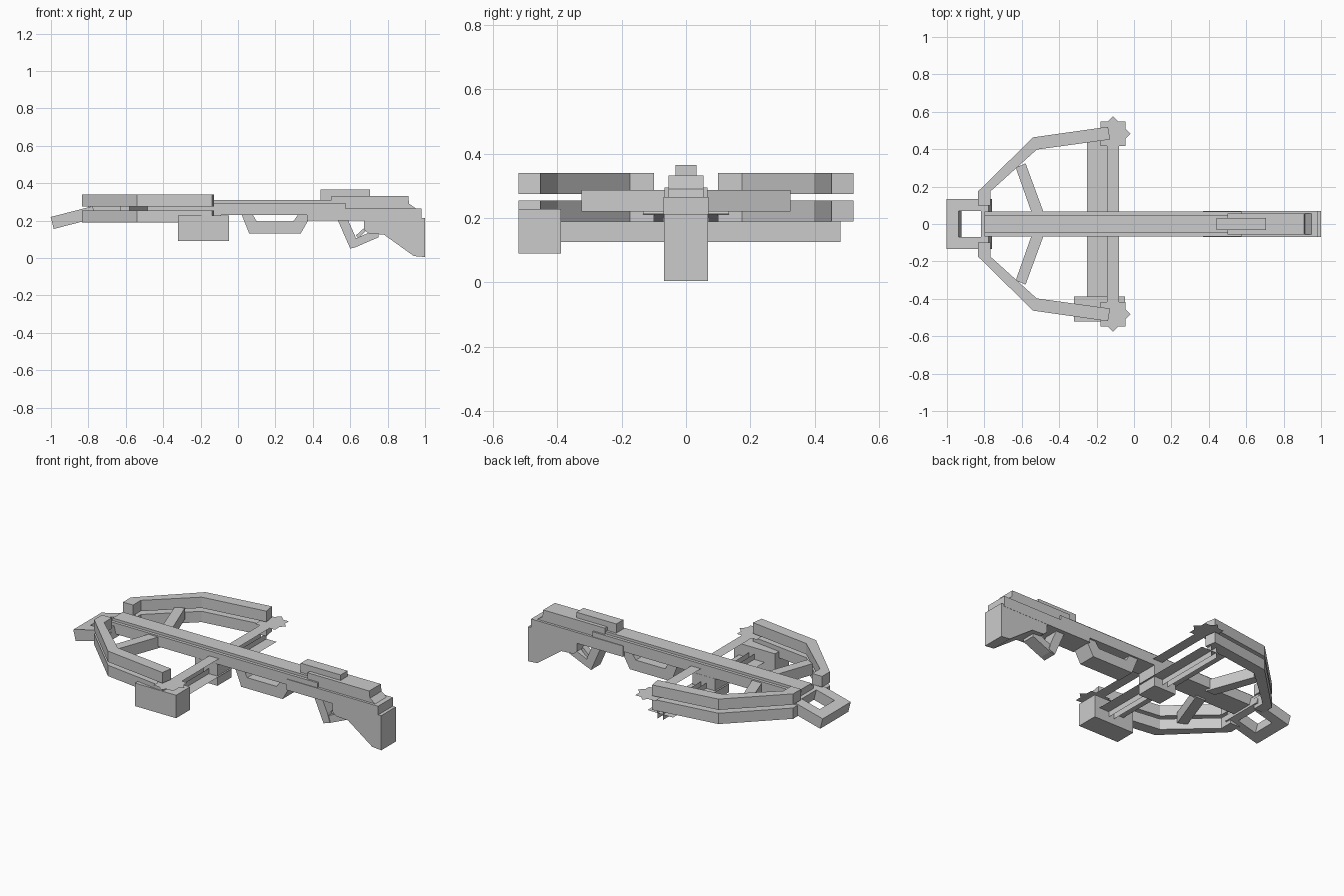
import bpy, bmesh
from mathutils import Vector, Matrix
from math import pi


def mesh_object(name, bm):
    bmesh.ops.recalc_face_normals(bm, faces=bm.faces)
    me = bpy.data.meshes.new(name)
    bm.to_mesh(me)
    bm.free()
    ob = bpy.data.objects.new(name, me)
    bpy.context.collection.objects.link(ob)
    return ob


def prism(name, pts, direction):
    """Extrude a closed outline of 3D points along a direction."""
    bm = bmesh.new()
    face = bm.faces.new([bm.verts.new(p) for p in pts])
    ext = bmesh.ops.extrude_face_region(bm, geom=[face])
    moved = [v for v in ext["geom"] if isinstance(v, bmesh.types.BMVert)]
    bmesh.ops.translate(bm, verts=moved, vec=Vector(direction))
    return mesh_object(name, bm)


def side(name, pts, y0, y1):
    return prism(name, [(x, y0, z) for x, z in pts], (0, y1 - y0, 0))


def plan(name, pts, z0, z1):
    return prism(name, [(x, y, z0) for x, y in pts], (0, 0, z1 - z0))


def box(name, x0, x1, y0, y1, z0, z1):
    return plan(name, [(x0, y0), (x1, y0), (x1, y1), (x0, y1)], z0, z1)


def card(name, pts):
    bm = bmesh.new()
    bm.faces.new([bm.verts.new(p) for p in pts])
    return mesh_object(name, bm)


# Long tiller and raised bolt rail
box("tiller", -0.80, 0.575, -0.066, 0.066, 0.23, 0.295)
box("bolt_rail", -0.80, 0.575, -0.048, 0.048, 0.295, 0.31)
box("receiver", 0.37, 0.98, -0.07, 0.07, 0.20, 0.265)

# Comb and sight on the rear of the stock
side("comb", [(0.50, 0.26), (0.50, 0.332), (0.91, 0.332), (0.915, 0.29),
              (0.95, 0.265), (0.95, 0.26)], -0.055, 0.055)
box("sight", 0.44, 0.705, -0.033, 0.033, 0.305, 0.365)

# Shoulder butt
side("butt", [(0.675, 0.21), (0.675, 0.15), (0.70, 0.13), (0.78, 0.125),
              (0.94, 0.01), (1.0, 0.005), (1.0, 0.213)], -0.069, 0.069)

# Rear grip and its brace
side("grip", [(0.53, 0.21), (0.60, 0.05), (0.64, 0.07), (0.625, 0.12),
              (0.585, 0.21)], -0.045, 0.045)
side("grip_brace", [(0.60, 0.05), (0.63, 0.058), (0.75, 0.11), (0.75, 0.135),
                    (0.70, 0.135), (0.62, 0.10)], -0.04, 0.04)
side("trigger", [(0.63, 0.12), (0.645, 0.105), (0.69, 0.15), (0.68, 0.165)],
     -0.02, 0.02)

# Forward hand guard
side("hand_guard", [(0.02, 0.23), (0.06, 0.13), (0.335, 0.13), (0.375, 0.20),
                    (0.375, 0.23), (0.32, 0.23), (0.295, 0.195),
                    (0.10, 0.195), (0.08, 0.23)], -0.055, 0.055)

# Paired limbs and diagonal struts on both sides
limb = [(-0.834, 0.10), (-0.834, 0.174), (-0.54, 0.463), (-0.139, 0.52),
        (-0.128, 0.452), (-0.52, 0.398), (-0.768, 0.174), (-0.768, 0.10)]
strut = [(-0.58, 0.325), (-0.632, 0.30), (-0.54, 0.04), (-0.475, 0.04)]
for s, tag in ((1, "left"), (-1, "right")):
    plan("upper_limb_" + tag, [(x, s * y) for x, y in limb], 0.275, 0.34)
    plan("lower_limb_" + tag, [(x, s * y) for x, y in limb], 0.19, 0.255)
    plan("limb_strut_" + tag, [(x, s * y) for x, y in strut], 0.22, 0.287)
    # Star-shaped string end made of two turned squares
    for k in range(2):
        rot = Matrix.Rotation(k * pi / 4, 3, 'Z')
        card("string_star_" + tag,
             [rot @ Vector((a * 0.066, b * 0.066, 0)) +
              Vector((-0.112, s * 0.482, 0.264 + 0.002 * k))
              for a, b in ((-1, -1), (1, -1), (1, 1), (-1, 1))])

# Tilted stirrup frame at the nose
def tilted(s0, s1):
    return [(-0.985 + 0.968 * s - 0.25 * t, 0.155 + 0.25 * s + 0.968 * t)
            for s, t in ((s0, 0), (s1, 0), (s1, 0.066), (s0, 0.066))]


side("stirrup_front", tilted(0, 0.066), -0.133, 0.133)
side("stirrup_back", tilted(0.19, 0.232), -0.133, 0.133)
for s in (1, -1):
    side("stirrup_side", tilted(0.066, 0.19), s * 0.07, s * 0.133)

# Flat bowstring strip
card("bowstring", [(-0.145, -0.45, 0.265), (-0.08, -0.45, 0.265),
                   (-0.08, 0.45, 0.265), (-0.145, 0.45, 0.265)])

# Lower cable made of crossing flat strips, with its clamp
card("cable_flat", [(-0.25, -0.48, 0.158), (-0.08, -0.48, 0.158),
                    (-0.08, 0.48, 0.158), (-0.25, 0.48, 0.158)])
for x in (-0.182, -0.147):
    card("cable_upright", [(x, -0.48, 0.125), (x, 0.48, 0.125),
                           (x, 0.48, 0.19), (x, -0.48, 0.19)])
box("cable_clamp", -0.24, -0.09, -0.067, 0.067, 0.10, 0.23)

# Side case hanging under the right limb
box("side_case", -0.32, -0.047, -0.52, -0.388, 0.09, 0.228)
